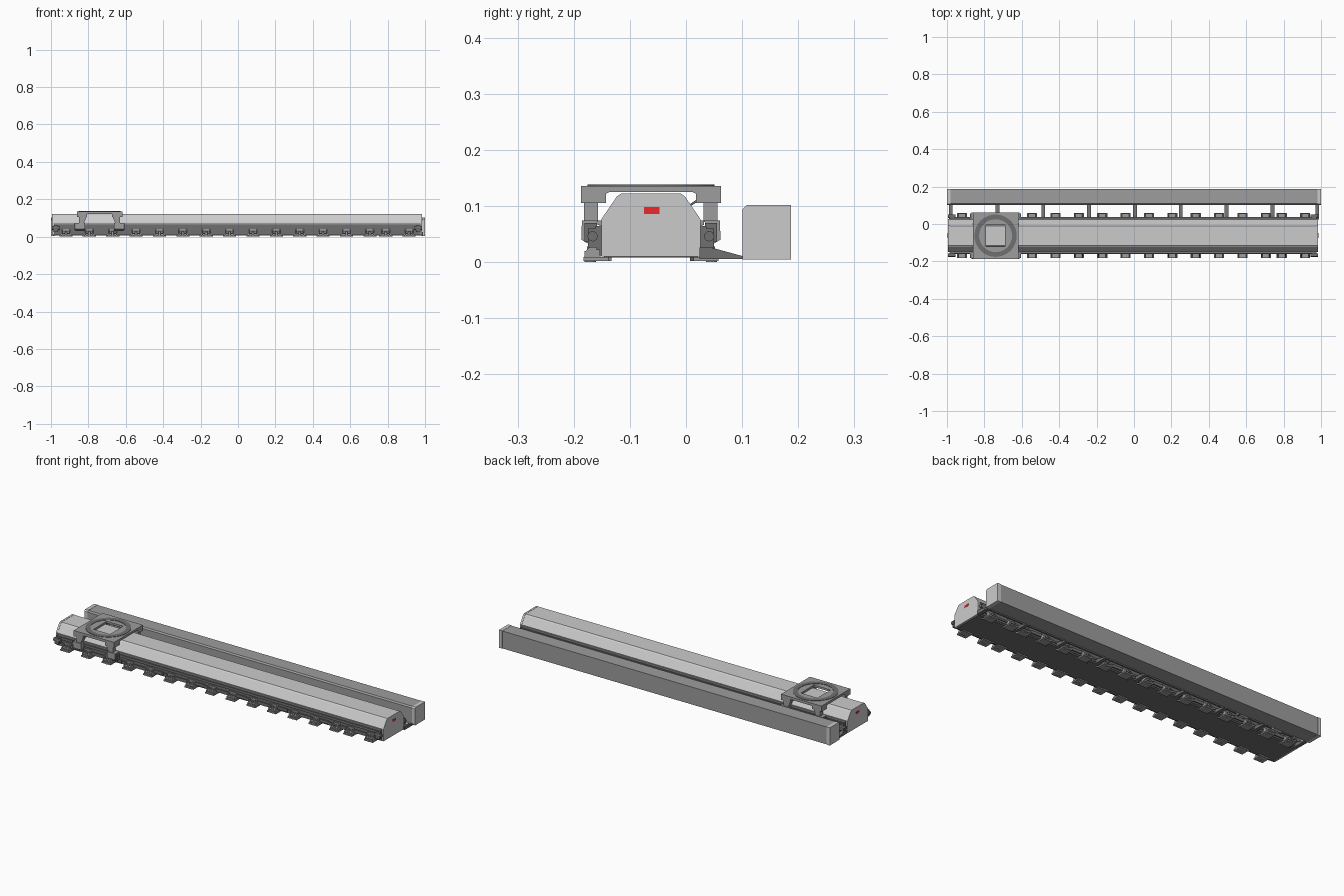
import bpy, bmesh, math
from mathutils import Vector

if "Cube" in bpy.data.objects:
    bpy.data.objects.remove(bpy.data.objects["Cube"])

YC = -0.0625  # centre line of the track
SIDES = ((-1, "front"), (1, "rear"))


def mat(name, c):
    m = bpy.data.materials.new(name)
    m.diffuse_color = (*c, 1)
    m.use_nodes = True
    m.node_tree.nodes["Principled BSDF"].inputs["Base Color"].default_value = m.diffuse_color
    return m


LIGHT = mat("light_grey", (0.62, 0.62, 0.62))
MID = mat("mid_grey", (0.34, 0.34, 0.34))
DARK = mat("dark_grey", (0.16, 0.16, 0.16))
RED = mat("red", (0.85, 0.02, 0.03))


def finish(name, bm, m):
    bmesh.ops.recalc_face_normals(bm, faces=bm.faces)
    me = bpy.data.meshes.new(name)
    bm.to_mesh(me)
    bm.free()
    me.materials.append(m)
    ob = bpy.data.objects.new(name, me)
    bpy.context.collection.objects.link(ob)
    return ob


def add_prism(bm, pts, axis, a, b):
    """Extrude a 2D outline along axis from a to b."""
    def place(p, t):
        return {"x": (t, p[0], p[1]), "y": (p[0], t, p[1]), "z": (p[0], p[1], t)}[axis]
    lo = [bm.verts.new(place(p, a)) for p in pts]
    hi = [bm.verts.new(place(p, b)) for p in pts]
    bm.faces.new(lo)
    bm.faces.new(hi)
    for i in range(len(pts)):
        j = (i + 1) % len(pts)
        bm.faces.new((lo[i], lo[j], hi[j], hi[i]))


def add_box(bm, x, y, z):
    add_prism(bm, [(x[0], y[0]), (x[1], y[0]), (x[1], y[1]), (x[0], y[1])], "z", *z)


def circle(cx, cy, r, n):
    return [(cx + r * math.cos(2 * math.pi * i / n), cy + r * math.sin(2 * math.pi * i / n)) for i in range(n)]


def prism(name, pts, axis, a, b, m):
    bm = bmesh.new()
    add_prism(bm, pts, axis, a, b)
    return finish(name, bm, m)


def box(name, x, y, z, m):
    bm = bmesh.new()
    add_box(bm, x, y, z)
    return finish(name, bm, m)


def side(s, d0, d1):
    """y range at distances d0..d1 from the centre line on side s."""
    return tuple(sorted((YC + s * d0, YC + s * d1)))


# Housing: chamfered cover, slightly larger end plates, badges
half = [(0.087, 0.01), (0.087, 0.076), (0.060, 0.116), (0.053, 0.121)]
outline = [(YC + d, z) for d, z in half] + [(YC - d, z) for d, z in reversed(half)]
prism("track_cover", outline, "x", -0.985, 0.975, LIGHT)
for s, tag in ((-1, "left"), (1, "right")):
    big = [(YC + (y - YC) * 1.012, z + (0.001 if z > 0.05 else 0)) for y, z in outline]
    a, b = (-0.995, -0.985) if s < 0 else (0.975, 0.985)
    prism("end_plate_" + tag, big, "x", a, b, LIGHT)
    e = -0.9955 if s < 0 else 0.9855
    box("end_badge_" + tag, (e - 0.001, e + 0.001), (-0.075, -0.047), (0.086, 0.098), RED)

# Side beams, guide rails and toothed-rack strips
for s, tag in SIDES:
    box("side_beam_" + tag, (-0.985, 0.975), side(s, 0.085, 0.092), (0.012, 0.066), DARK)
    box("guide_rail_" + tag, (-0.985, 0.975), side(s, 0.090, 0.099), (0.050, 0.064), DARK)
    box("rack_strip_" + tag, (-0.985, 0.975), side(s, 0.085, 0.095), (0.066, 0.074), MID)
    box("lower_rail_" + tag, (-0.985, 0.975), side(s, 0.090, 0.097), (0.022, 0.032), DARK)
box("bottom_pan", (-0.985, 0.975), (YC - 0.084, YC + 0.084), (0.008, 0.012), DARK)


# Levelling feet: pad, upright, two gussets, bolt and washer
def make_foot(s):
    bm = bmesh.new()
    w = 0.027
    pad = [(-w, YC + s * 0.120), (w, YC + s * 0.120), (w, YC + s * 0.076),
           (w * 1.3, YC + s * 0.070), (-w * 1.3, YC + s * 0.070), (-w, YC + s * 0.076)]
    add_prism(bm, pad, "z", 0.002, 0.009)
    add_box(bm, (-0.022, 0.022), side(s, 0.090, 0.096), (0.009, 0.040))
    add_box(bm, (-0.022, 0.022), side(s, 0.095, 0.118), (0.014, 0.020))
    for gx in (-0.022, 0.018):
        tri = [(YC + s * 0.094, 0.009), (YC + s * 0.119, 0.009), (YC + s * 0.118, 0.018), (YC + s * 0.094, 0.042)]
        add_prism(bm, tri, "x", gx, gx + 0.004)
    add_prism(bm, circle(0, YC + s * 0.108, 0.010, 12), "z", 0.0, 0.003)
    add_prism(bm, circle(0, YC + s * 0.108, 0.006, 12), "z", 0.009, 0.028)
    return bm


foot_x = [-0.92 + 0.125 * i for i in range(14)] + [0.79, 0.915]
for s, tag in SIDES:
    first = finish("foot_" + tag, make_foot(s), MID)
    first.location.x = foot_x[0]
    for x in foot_x[1:]:
        dup = first.copy()
        dup.location.x = x
        bpy.context.collection.objects.link(dup)
    # Joint plates between beam sections
    for i in range(7):
        x = -0.87 + 0.25 * i
        box("joint_plate_" + tag, (x - 0.03, x + 0.03), side(s, 0.091, 0.099), (0.020, 0.036), DARK)
    # End stops
    for ex in (-0.975, 0.965):
        box("end_stop_" + tag, (ex - 0.012, ex + 0.012), side(s, 0.091, 0.112), (0.026, 0.060), DARK)
        prism("end_buffer_" + tag, circle(YC + s * 0.104, 0.046, 0.009, 16), "x", ex - 0.02, ex + 0.02, DARK)

# Cable tray beside the track with end caps and arms
tray = [(0.102, 0.006), (0.186, 0.006), (0.186, 0.101), (0.109, 0.101), (0.102, 0.094)]
prism("cable_tray", tray, "x", -0.98, 0.98, MID)
cap = [(0.101, 0.005), (0.187, 0.005), (0.187, 0.102), (0.108, 0.102), (0.101, 0.095)]
prism("tray_cap_left", cap, "x", -1.0, -0.98, LIGHT)
prism("tray_cap_right", cap, "x", 0.98, 1.0, LIGHT)
for i in range(9):
    x = -0.98 + 0.245 * i + (0.005 if 0 < i < 8 else 0)
    arm = [(0.024, 0.006), (0.104, 0.006), (0.104, 0.010), (0.045, 0.026), (0.024, 0.026)]
    prism("tray_arm", arm, "x", x - 0.010, x + 0.010, DARK)

# Carriage top plate with a square opening
CX = -0.74
X0, X1, Y0, Y1 = CX - 0.122, CX + 0.122, YC - 0.1245, YC + 0.1245
plate = box("carriage_plate", (X0, X1), (Y0, Y1), (0.125, 0.136), MID)
cutter = box("opening_cutter", (CX - 0.05, CX + 0.05), (YC - 0.057, YC + 0.057), (0.11, 0.15), MID)
cutter.hide_render = True
cutter.hide_viewport = True
mod = plate.modifiers.new("opening", "BOOLEAN")
mod.object = cutter
mod.solver = "EXACT"

# Mounting ring on the carriage
bm = bmesh.new()
N = 64
loops = [[bm.verts.new((x, y, z)) for x, y in circle(CX, YC, r, N)]
         for r, z in ((0.113, 0.1355), (0.113, 0.138), (0.088, 0.138), (0.088, 0.1355))]
for k in range(4):
    a, b = loops[k], loops[(k + 1) % 4]
    for i in range(N):
        j = (i + 1) % N
        bm.faces.new((a[i], a[j], b[j], b[i]))
finish("mounting_ring", bm, DARK)

# Carriage legs: edge beams, corner blocks, bearings and scrapers
for s, tag in SIDES:
    box("edge_beam_" + tag, (X0, X1), side(s, 0.095, 0.1245), (0.122, 0.1255), MID)
    for t, end in ((-1, "left"), (1, "right")):
        def xr(a, b):
            return tuple(sorted((CX + t * a, CX + t * b)))
        block = [(YC + s * 0.1245, 0.105), (YC + s * 0.1245, 0.126), (YC + s * 0.072, 0.126),
                 (YC + s * 0.080, 0.122), (YC + s * 0.080, 0.105)]
        prism(f"corner_block_{tag}_{end}", block, "x", *xr(0.066, 0.122), MID)
        leg = [(CX + t * 0.070, 0.106), (CX + t * 0.110, 0.106), (CX + t * 0.110, 0.072), (CX + t * 0.084, 0.072)]
        prism(f"carriage_leg_{tag}_{end}", leg, "y", *side(s, 0.094, 0.119), MID)
        brg = [(YC + s * 0.094, 0.074), (YC + s * 0.123, 0.074), (YC + s * 0.124, 0.040),
               (YC + s * 0.112, 0.033), (YC + s * 0.100, 0.046), (YC + s * 0.100, 0.066)]
        prism(f"bearing_{tag}_{end}", brg, "x", *xr(0.078, 0.128), MID)
        box(f"scraper_{tag}_{end}", xr(0.128, 0.136), side(s, 0.096, 0.118), (0.036, 0.070), DARK)
# Drive bracket under the plate
strip = [(0.006, 0.098), (0.024, 0.110), (0.024, 0.126), (0.018, 0.126), (0.018, 0.111), (0.006, 0.103)]
prism("drive_bracket", strip, "x", CX - 0.05, CX + 0.05, DARK)
